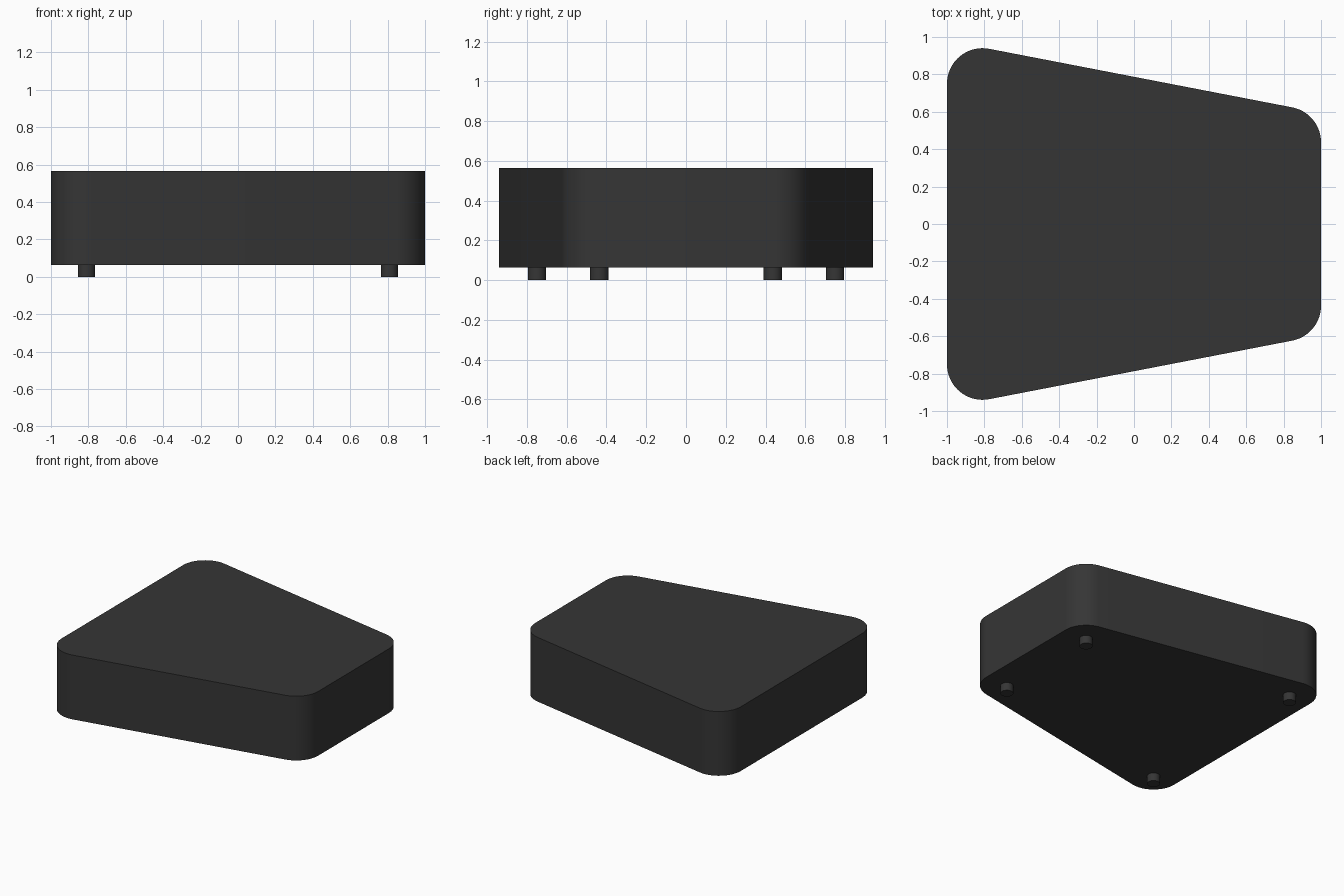
import bpy, bmesh, math
from mathutils import Vector

if "Cube" in bpy.data.objects:
    bpy.data.objects.remove(bpy.data.objects["Cube"])

RADIUS = 0.19
CORNERS = [(0.81, 0.437), (-0.81, 0.75), (-0.81, -0.75), (0.81, -0.437)]
BASE_Z, TOP_Z = 0.0625, 0.565
STEPS = 16

dark = bpy.data.materials.new("dark_grey")
dark.diffuse_color = (0.036, 0.036, 0.036, 1)
dark.use_nodes = True
dark.node_tree.nodes["Principled BSDF"].inputs["Base Color"].default_value = dark.diffuse_color


def finish(obj):
    obj.data.materials.append(dark)
    bpy.ops.object.select_all(action='DESELECT')
    obj.select_set(True)
    bpy.context.view_layer.objects.active = obj
    bpy.ops.object.shade_smooth_by_angle(angle=math.radians(30))


def rounded_outline(centres, r):
    """Counter-clockwise outline with a tangent arc round every centre."""
    pts = []
    n = len(centres)
    for i in range(n):
        prev, cur, nxt = (Vector(centres[(i + k) % n]) for k in (-1, 0, 1))
        d0, d1 = cur - prev, nxt - cur
        a0 = math.atan2(-d0.x, d0.y)
        a1 = math.atan2(-d1.x, d1.y)
        a0, a1 = math.atan2(-d0.x, d0.y), math.atan2(-d1.x, d1.y)
        sweep = (a1 - a0) % (2 * math.pi)
        # outward normal is the edge direction turned clockwise
        for s in range(STEPS + 1):
            a = a0 + sweep * s / STEPS
            pts.append((cur.x + r * math.cos(a), cur.y + r * math.sin(a)))
    return pts


# Cabinet body: tapered plan with rounded corners
bm = bmesh.new()
face = bm.faces.new([bm.verts.new((x, y, BASE_Z)) for x, y in rounded_outline(CORNERS, RADIUS)])
top = bmesh.ops.extrude_face_region(bm, geom=[face], use_keep_orig=True)
bmesh.ops.translate(bm, vec=(0, 0, TOP_Z - BASE_Z),
                    verts=[v for v in top['geom'] if isinstance(v, bmesh.types.BMVert)])
bmesh.ops.recalc_face_normals(bm, faces=bm.faces)
mesh = bpy.data.meshes.new("cabinet_body")
bm.to_mesh(mesh)
bm.free()
body = bpy.data.objects.new("cabinet_body", mesh)
bpy.context.collection.objects.link(body)
finish(body)

# Four round feet under the corner centres
names = ["back_right_foot", "back_left_foot", "front_left_foot", "front_right_foot"]
for name, (x, y) in zip(names, CORNERS):
    bpy.ops.mesh.primitive_cylinder_add(vertices=32, radius=0.046, depth=BASE_Z,
                                        location=(x, y, BASE_Z / 2))
    foot = bpy.context.object
    foot.name = name
    finish(foot)
